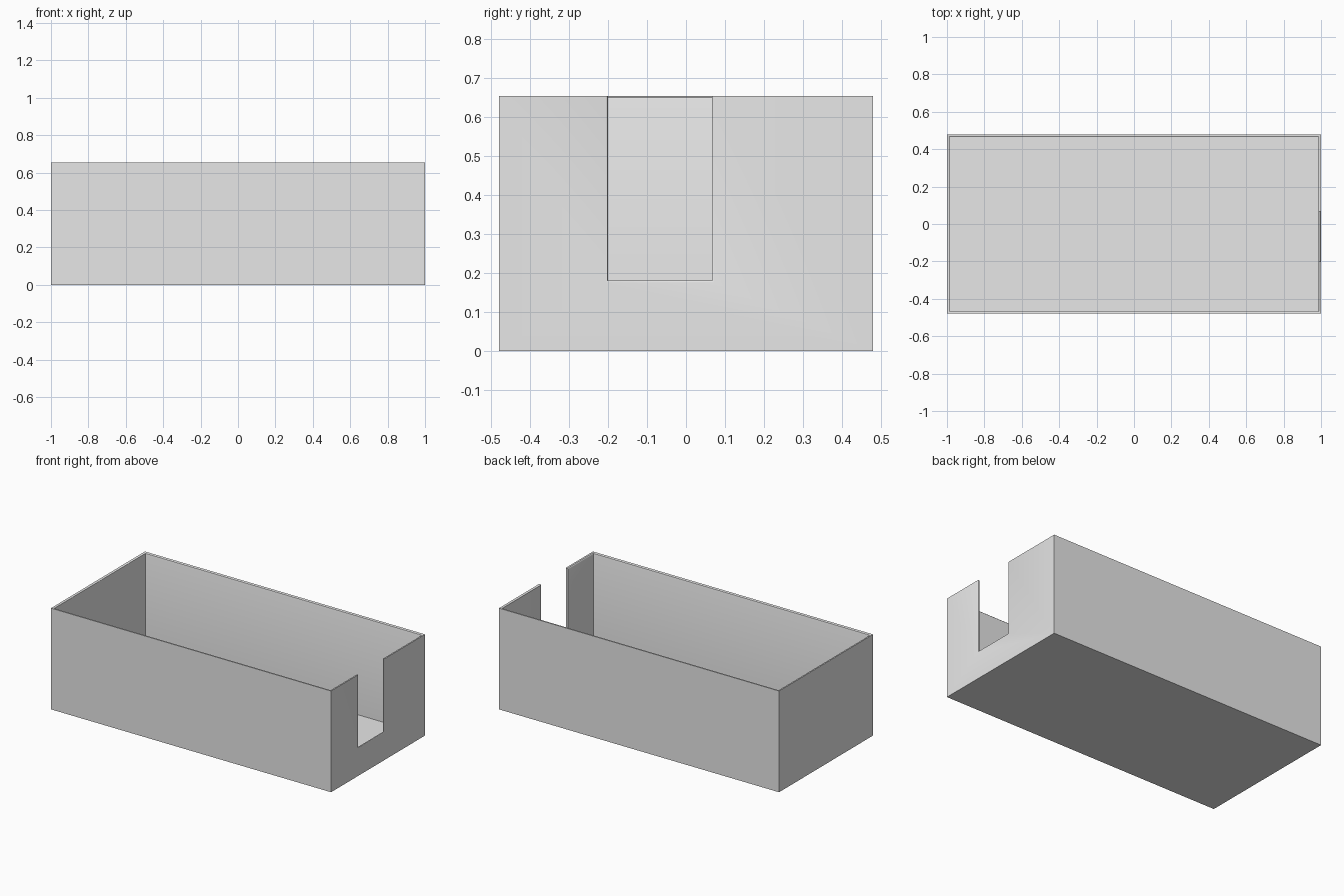
import bpy, bmesh

if "Cube" in bpy.data.objects:
    bpy.data.objects.remove(bpy.data.objects["Cube"])

L, W, H, T = 1.0, 0.479, 0.653, 0.014      # half length, half width, height, wall
NY0, NY1, NZ = -0.2, 0.066, 0.181          # slot sides and sill
EPS = 1e-4

grey = bpy.data.materials.new("light grey")
grey.diffuse_color = (0.8, 0.8, 0.8, 1)
grey.use_nodes = True
grey.node_tree.nodes["Principled BSDF"].inputs["Base Color"].default_value = grey.diffuse_color


def block(name, lo, hi):
    bm = bmesh.new()
    bmesh.ops.create_cube(bm, size=1)
    for v in bm.verts:
        for i in range(3):
            v.co[i] = hi[i] if v.co[i] > 0 else lo[i]
    me = bpy.data.meshes.new(name)
    bm.to_mesh(me)
    bm.free()
    ob = bpy.data.objects.new(name, me)
    bpy.context.collection.objects.link(ob)
    return ob


def cut(ob, cutter):
    mod = ob.modifiers.new("cut", 'BOOLEAN')
    mod.operation, mod.solver, mod.object = 'DIFFERENCE', 'EXACT', cutter
    bpy.context.view_layer.objects.active = ob
    bpy.ops.object.modifier_apply(modifier=mod.name)
    bpy.data.objects.remove(cutter)


def bevel(bm, rule, size):
    edges = [e for e in bm.edges if rule(*(v.co for v in e.verts))]
    bmesh.ops.bevel(bm, geom=edges, offset=size, segments=3, profile=0.5,
                    affect='EDGES', clamp_overlap=True)


# Open box with a slot in the right-hand wall
box = block("open_box", (-L, -W, 0), (L, W, H))
cut(box, block("cavity", (-L + T, -W + T, T), (L - T, W - T, H + 0.2)))
cut(box, block("slot", (L - 0.1, NY0, NZ), (L + 0.1, NY1, H + 0.2)))


def inside(p):
    return abs(p.x) < L - T + EPS and abs(p.y) < W - T + EPS


def on_slot(p):
    return NY0 - EPS < p.y < NY1 + EPS and p.z > NZ - EPS


def inner_edge(a, b):
    rim = inside(a) and inside(b) and min(a.z, b.z) > H - EPS
    slot = all(abs(p.x - L + T) < EPS and on_slot(p) for p in (a, b))
    return rim or slot


def outer_slot_edge(a, b):
    return all(p.x > L - EPS and on_slot(p) for p in (a, b))


# Rounded inner rim, continuing round the slot, and rounded outer slot edge
bm = bmesh.new()
bm.from_mesh(box.data)
bmesh.ops.remove_doubles(bm, verts=bm.verts, dist=1e-5)
bevel(bm, inner_edge, 0.008)
bevel(bm, outer_slot_edge, 0.0055)
bm.to_mesh(box.data)
bm.free()

box.data.materials.clear()
box.data.materials.append(grey)
box.select_set(True)
bpy.context.view_layer.objects.active = box
bpy.ops.object.shade_smooth_by_angle()
